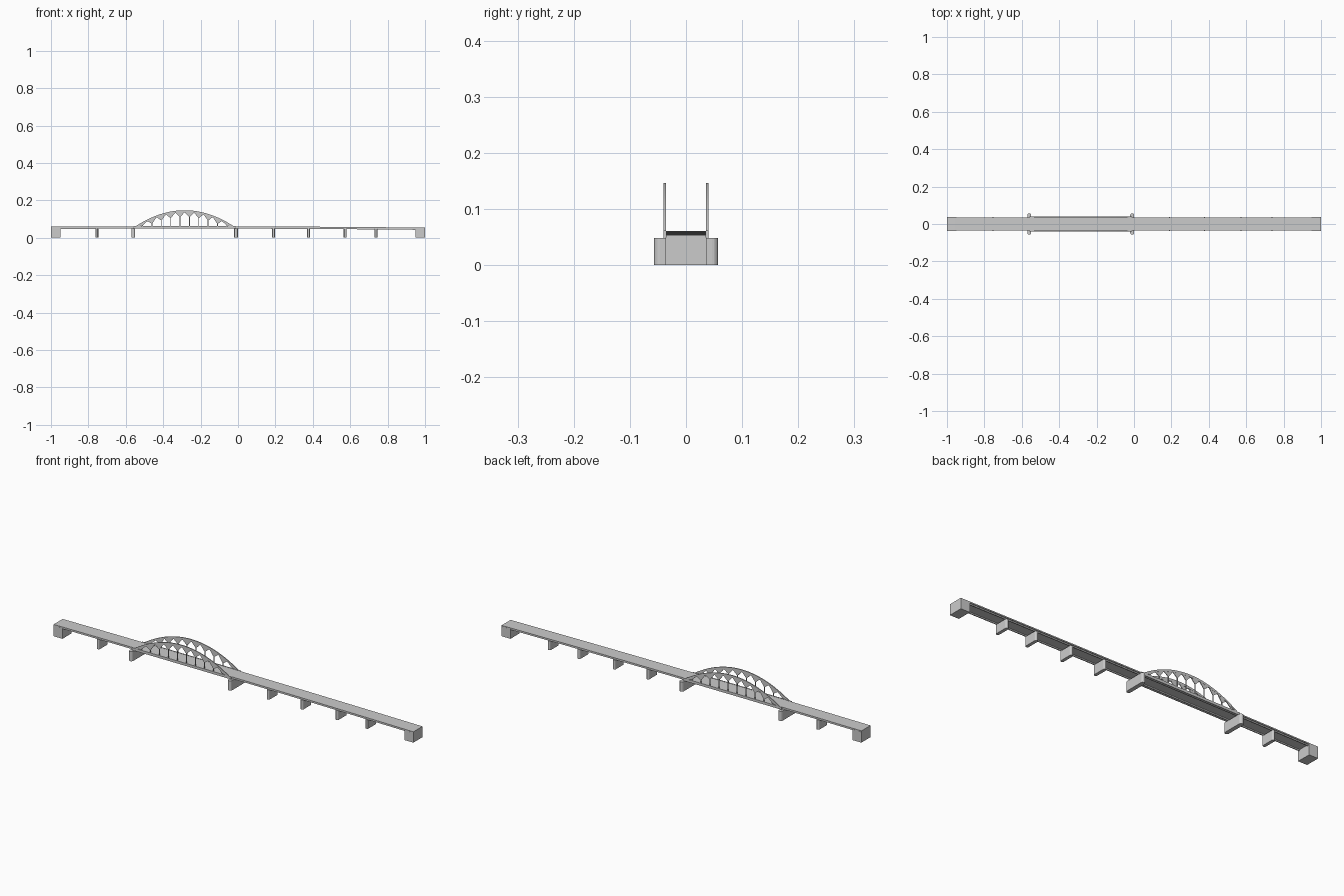
import bpy, bmesh, math

if "Cube" in bpy.data.objects:
    bpy.data.objects.remove(bpy.data.objects["Cube"])

X0, X1 = -0.56, -0.01          # arch springing points
XC = (X0 + X1) / 2
HALF = (X1 - X0) / 2


def make(name, verts, faces):
    me = bpy.data.meshes.new(name)
    me.from_pydata(verts, [], faces)
    bm = bmesh.new()
    bm.from_mesh(me)
    bmesh.ops.recalc_face_normals(bm, faces=bm.faces)
    bm.to_mesh(me)
    bm.free()
    ob = bpy.data.objects.new(name, me)
    bpy.context.collection.objects.link(ob)
    return ob


def deck_z(x):
    return 0.061 - 0.0042 * (x - XC) ** 2


def strip(name, lower, upper, y0, y1):
    """Solid between two matching x-z polylines, from y0 to y1."""
    v, f, n = [], [], len(lower)
    for (xa, za), (xb, zb) in zip(lower, upper):
        v += [(xa, y0, za), (xa, y1, za), (xb, y1, zb), (xb, y0, zb)]
    for i in range(n - 1):
        a, b = 4 * i, 4 * i + 4
        f += [(a + k, a + (k + 1) % 4, b + (k + 1) % 4, b + k) for k in range(4)]
    e = 4 * (n - 1)
    f += [(0, 1, 2, 3), (e, e + 1, e + 2, e + 3)]
    return make(name, v, f)


def along_deck(name, xa, xb, drop0, drop1, y0, y1, n):
    xs = [xa + (xb - xa) * i / n for i in range(n + 1)]
    return strip(name, [(x, deck_z(x) - drop1) for x in xs],
                 [(x, deck_z(x) - drop0) for x in xs], y0, y1)


def pier(name, x, half_len, r, top):
    """Wall pier with rounded ends."""
    seg = 10
    pts = [(x + r * math.cos(math.pi * i / seg),
            half_len - r + r * math.sin(math.pi * i / seg)) for i in range(seg + 1)]
    pts += [(2 * x - px, -py) for px, py in pts]
    n = len(pts)
    v = [(px, py, 0) for px, py in pts] + [(px, py, top) for px, py in pts]
    f = [tuple(range(n)), tuple(range(n, 2 * n))]
    f += [(i, (i + 1) % n, n + (i + 1) % n, n + i) for i in range(n)]
    return make(name, v, f)


# road deck with edge girders below
along_deck("road_deck", -1, 1, 0, 0.006, -0.036, 0.036, 48)
for s in (-1, 1):
    a, b = sorted((s * 0.026, s * 0.031))
    along_deck("edge_girder", -0.96, 0.96, 0.005, 0.012, a, b, 48)

# abutments
for s in (-1, 1):
    xa, xb = sorted((s, s * 0.95))
    along_deck("abutment_cap", xa, xb, 0.005, 0.014, -0.0365, 0.0365, 1)
    strip("abutment", [(xa, 0), (xb, 0)], [(xa, 0.048), (xb, 0.048)], -0.0365, 0.0365)

# piers
for x in (-0.755, 0.19, 0.377, 0.573, 0.738):
    pier("approach_pier", x, 0.0365, 0.008, deck_z(x) - 0.011)
for x in (X0, X1):
    pier("main_pier", x, 0.057, 0.0105, 0.0485)


# arch curves
def rib(x, crown, base):
    return base + (crown - base) * (1 - ((x - XC) / HALF) ** 2)


def top_z(x):
    return rib(x, 0.147, 0.053)


def low_z(x):
    return rib(x, 0.135, 0.045)


N = 40
xs = [X0 + (X1 - X0) * i / N for i in range(N + 1)]
pitch = (X1 - X0) / 11
for s in (-1, 1):
    y0, y1 = sorted((s * 0.0355, s * 0.0400))
    strip("arch_rib", [(x, low_z(x)) for x in xs], [(x, top_z(x)) for x in xs], y0, y1)
    along_deck("tie_beam", X0, X1, -0.001, 0.012, y0, y1, 12)
    # hangers with flared heads
    for i in range(1, 11):
        x = X0 + pitch * i
        top = low_z(x) + 0.003
        ya, yb = s * 0.0378 - 0.0015, s * 0.0378 + 0.0015
        w = 0.0022
        strip("hanger", [(x - w, 0.056), (x + w, 0.056)], [(x - w, top), (x + w, top)], ya, yb)
        h = min(0.028, (top - 0.06) * 0.7)
        l, r = x - pitch * 0.46, x + pitch * 0.46
        l, r = max(l, X0 + 0.02), min(r, X1 - 0.02)
        strip("hanger_head", [(l, low_z(l)), (x, top - h), (r, low_z(r))],
              [(l, low_z(l) + 0.003), (x, top + 0.002), (r, low_z(r) + 0.003)], ya, yb)
